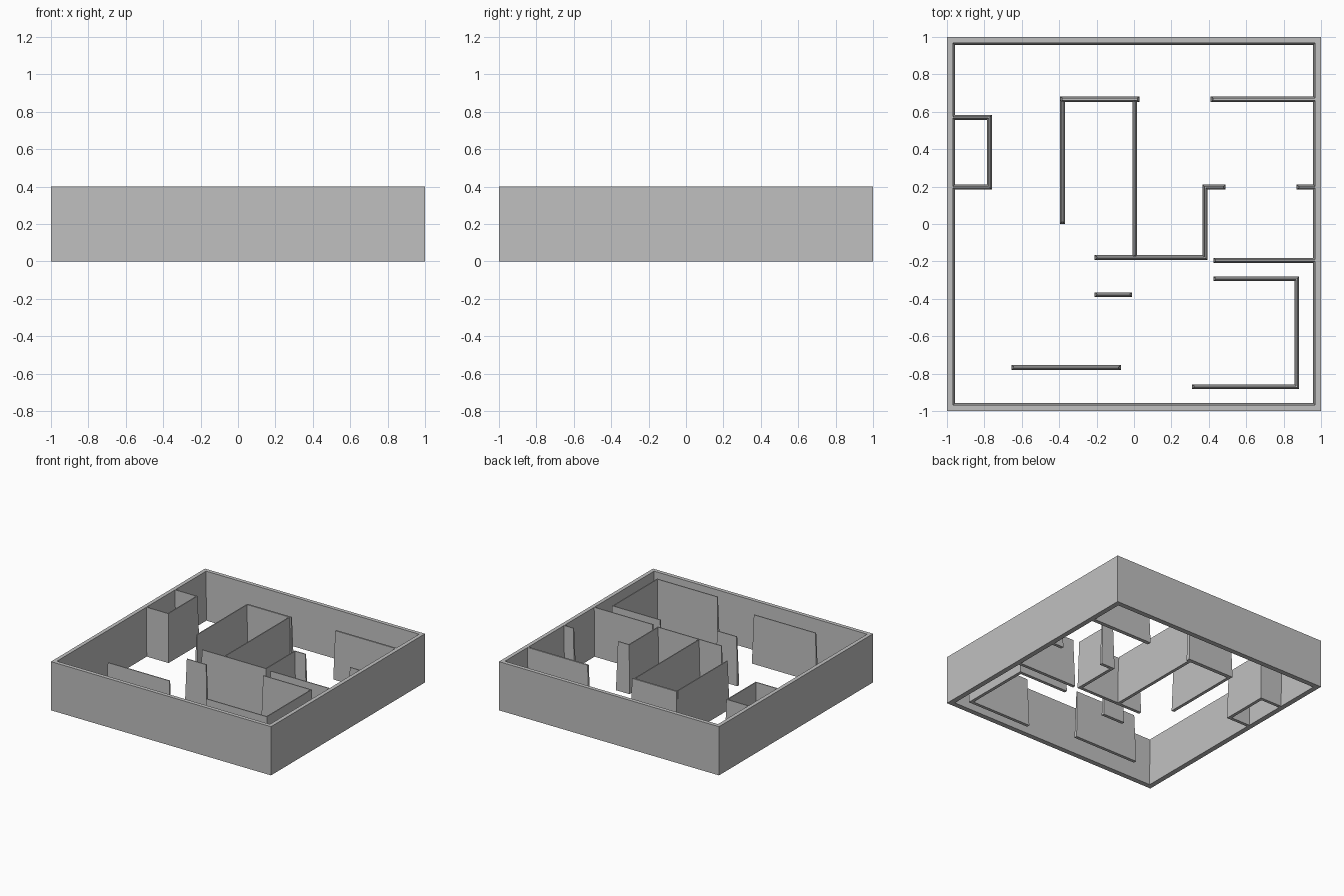
import bpy
import bmesh
from mathutils import Vector

HEIGHT = 0.4
TAPER = 0.009

cube = bpy.data.objects.get("Cube")
if cube:
    bpy.data.objects.remove(cube, do_unlink=True)

# One plain grey for everything
grey = bpy.data.materials.new("wall grey")
grey.use_nodes = True
colour = (0.53, 0.53, 0.53, 1)
grey.diffuse_color = colour
grey.node_tree.nodes["Principled BSDF"].inputs["Base Color"].default_value = colour


def finish(name, bm):
    bmesh.ops.recalc_face_normals(bm, faces=bm.faces)
    mesh = bpy.data.meshes.new(name)
    bm.to_mesh(mesh)
    bm.free()
    mesh.materials.append(grey)
    obj = bpy.data.objects.new(name, mesh)
    bpy.context.collection.objects.link(obj)


def ring(bm, points, z):
    return [bm.verts.new((p[0], p[1], z)) for p in points]


def bridge(bm, a, b):
    n = len(a)
    for i in range(n):
        j = (i + 1) % n
        bm.faces.new((a[i], a[j], b[j], b[i]))


def outline(path, half, trim):
    """Mitred outline around a path, with both ends pulled in by trim."""
    pts = [Vector(p) for p in path]
    dirs = [(b - a).normalized() for a, b in zip(pts, pts[1:])]
    pts[0] += dirs[0] * trim
    pts[-1] -= dirs[-1] * trim
    left, right = [], []
    for i, p in enumerate(pts):
        before, after = dirs[max(i - 1, 0)], dirs[min(i, len(dirs) - 1)]
        n1 = Vector((-before.y, before.x))
        n2 = Vector((-after.y, after.x))
        mitre = (n1 + n2) / (1 + n1.dot(n2))
        left.append(p + mitre * half)
        right.append(p - mitre * half)
    return left + right[::-1]


def wall(name, path, half=0.013):
    """Drafted partition, wider at its foot than at its top."""
    bm = bmesh.new()
    low = ring(bm, outline(path, half, 0), 0)
    high = ring(bm, outline(path, half - TAPER, TAPER + 0.003), HEIGHT)
    bridge(bm, low, high)
    bm.faces.new(low)
    bm.faces.new(high)
    finish(name, bm)


def square(s):
    return [(-s, -s), (s, -s), (s, s), (-s, s)]


# Outer wall: upright outside, drafted inside, open above and below
bm = bmesh.new()
rings = [ring(bm, square(s), z) for s, z in
         ((1, 0), (1, HEIGHT), (0.968, HEIGHT), (0.958, 0))]
for i in range(4):
    bridge(bm, rings[i], rings[(i + 1) % 4])
finish("outer_wall", bm)

# Partitions joined to the outer wall
EDGE = 0.98
wall("closet", [(-EDGE, 0.57), (-0.773, 0.57), (-0.773, 0.197), (-EDGE, 0.197)])
wall("back_partition", [(0.41, 0.667), (EDGE, 0.667)], 0.016)
wall("door_stub", [(0.87, 0.197), (EDGE, 0.197)])
wall("side_partition", [(0.425, -0.195), (EDGE, -0.195)])

# Central rooms
wall("central_back_wall", [(-0.396, 0.667), (0.03, 0.667)], 0.016)
wall("central_left_wall", [(-0.383, 0.0), (-0.383, 0.667)])
wall("central_spine", [(0.004, -0.18), (0.004, 0.667)])
wall("central_front_wall", [(-0.21, -0.18), (0.38, -0.18), (0.38, 0.197), (0.49, 0.197)])

# Free-standing partitions near the front
wall("corner_room", [(0.425, -0.293), (0.87, -0.293), (0.87, -0.87), (0.31, -0.87)])
wall("short_partition", [(-0.21, -0.378), (-0.01, -0.378)])
wall("long_partition", [(-0.655, -0.768), (-0.07, -0.768)])
